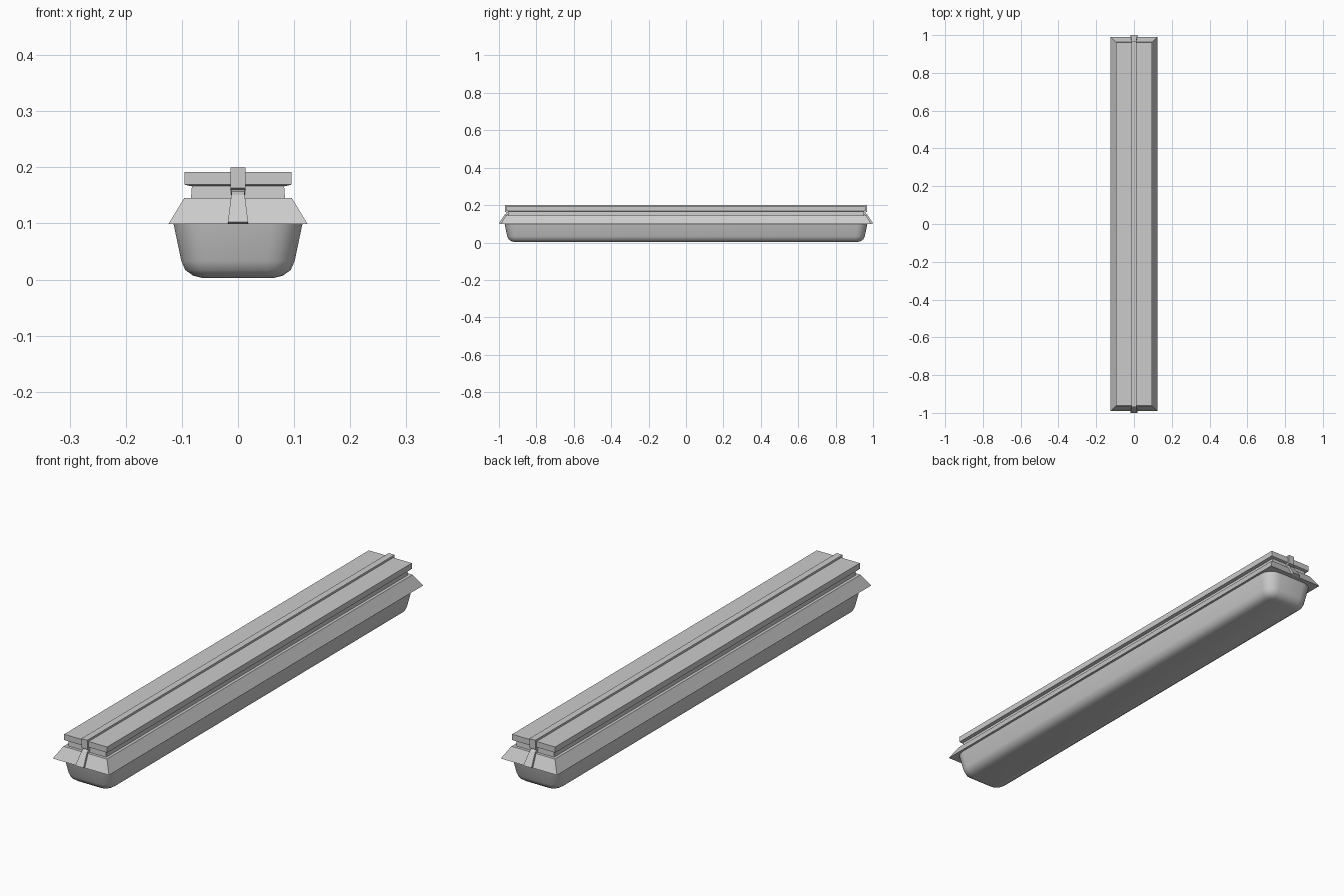
import bpy, bmesh, math

if "Cube" in bpy.data.objects:
    bpy.data.objects.remove(bpy.data.objects["Cube"])


def loft(name, rings, smooth=False):
    """Skin a stack of equal-length vertex rings and cap both ends."""
    bm = bmesh.new()
    rows = [[bm.verts.new(p) for p in ring] for ring in rings]
    n = len(rows[0])
    for a, b in zip(rows, rows[1:]):
        for i in range(n):
            j = (i + 1) % n
            bm.faces.new((a[i], a[j], b[j], b[i]))
    bm.faces.new(rows[0])
    bm.faces.new(rows[-1])
    bmesh.ops.recalc_face_normals(bm, faces=bm.faces)
    mesh = bpy.data.meshes.new(name)
    bm.to_mesh(mesh)
    bm.free()
    ob = bpy.data.objects.new(name, mesh)
    bpy.context.collection.objects.link(ob)
    if smooth:
        bpy.ops.object.select_all(action='DESELECT')
        ob.select_set(True)
        bpy.context.view_layer.objects.active = ob
        bpy.ops.object.shade_smooth_by_angle(angle=math.radians(35))
    return ob


def rect(hx, hy, z):
    return [(-hx, -hy, z), (hx, -hy, z), (hx, hy, z), (-hx, hy, z)]


def rounded_rect(hx, hy, r, z, seg=4):
    pts = []
    for q, (sx, sy) in enumerate([(1, 1), (-1, 1), (-1, -1), (1, -1)]):
        for k in range(seg + 1):
            a = (q + k / seg) * math.pi / 2
            pts.append((sx * (hx - r) + r * math.cos(a),
                        sy * (hy - r) + r * math.sin(a), z))
    return pts


# Rounded tray body
loft("tray_body", [rounded_rect(*p) for p in [
    (0.064, 0.918, 0.018, 0.003),
    (0.080, 0.934, 0.030, 0.007),
    (0.094, 0.948, 0.042, 0.017),
    (0.101, 0.956, 0.048, 0.033),
    (0.115, 0.970, 0.054, 0.100)]], smooth=True)

# Sloping skirt
loft("skirt", [rect(0.124, 0.990, 0.099), rect(0.096, 0.963, 0.145)])

# Recessed neck
loft("neck", [rect(0.084, 0.951, 0.143), rect(0.082, 0.949, 0.169)])

# Flat lid with a slightly bevelled underside
loft("lid", [rect(0.082, 0.948, 0.166), rect(0.095, 0.960, 0.169),
             rect(0.095, 0.960, 0.192)])

# Strap running over the lid and down both ends: (y, z, half width)
outer = [(0.968, 0.200, 0.013), (0.968, 0.163, 0.013), (0.957, 0.160, 0.013),
         (0.958, 0.157, 0.011), (0.968, 0.151, 0.012), (1.000, 0.103, 0.018)]
inner = [(0.990, 0.099, 0.018), (0.962, 0.144, 0.012), (0.948, 0.148, 0.011),
         (0.948, 0.166, 0.013), (0.958, 0.169, 0.013), (0.958, 0.190, 0.013)]
half = outer + inner
loop = half + [(-y, z, w) for y, z, w in reversed(half)]
loft("strap", [[(s * w, y, z) for y, z, w in loop] for s in (-1, 1)])
